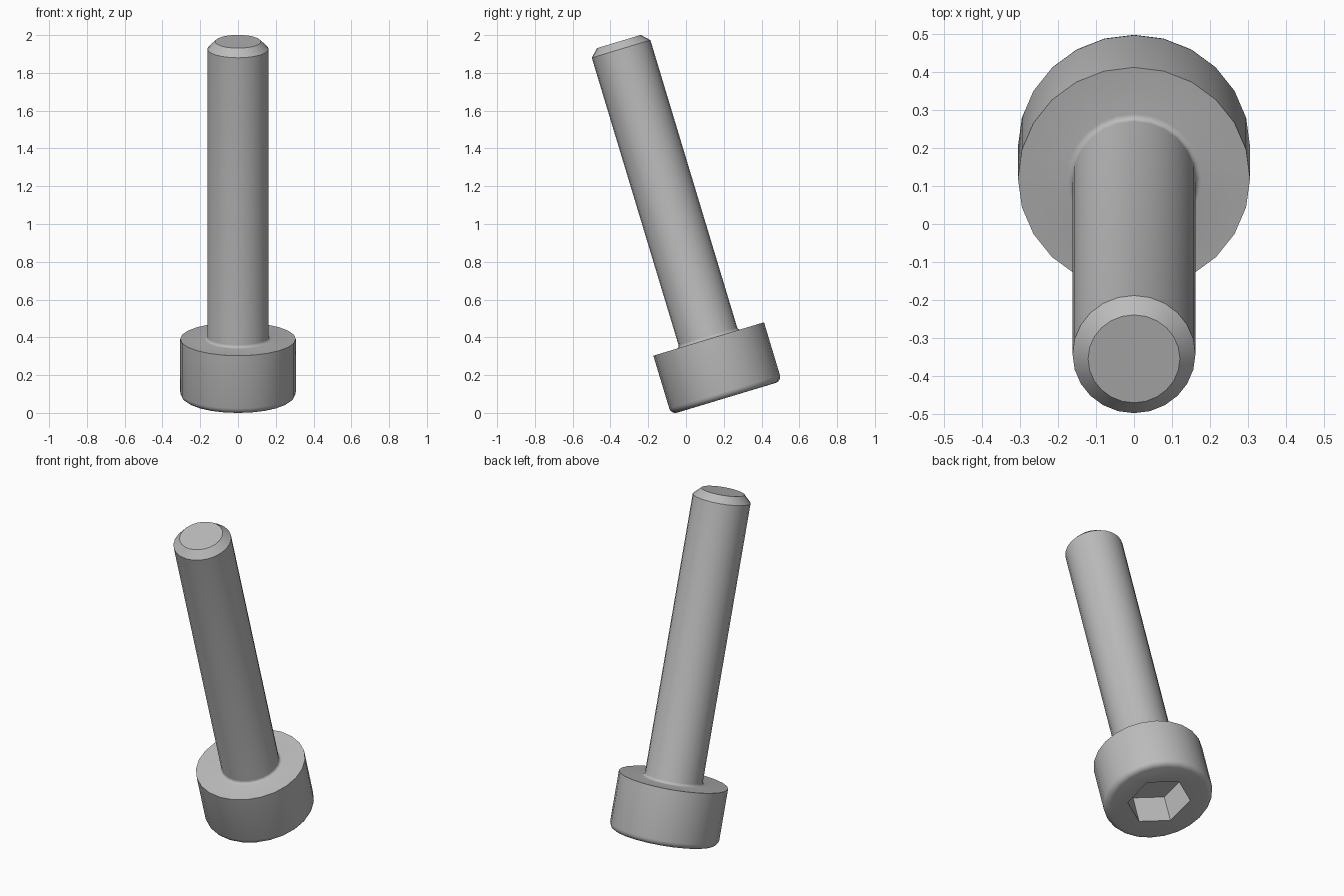
import bpy, bmesh, math
from mathutils import Vector

if "Cube" in bpy.data.objects:
    bpy.data.objects.remove(bpy.data.objects["Cube"], do_unlink=True)

SEGMENTS = 24
HEAD_R, HEAD_H = 0.306, 0.325
SHAFT_R, LENGTH = 0.162, 1.97
EDGE, NECK, CHAMFER = 0.033, 0.016, 0.041
TILT = math.radians(16.8)

# Plain grey steel
steel = bpy.data.materials.new("grey steel")
steel.use_nodes = True
grey = (0.5, 0.5, 0.5, 1)
steel.diffuse_color = grey
steel.node_tree.nodes["Principled BSDF"].inputs["Base Color"].default_value = grey


def arc(cx, cz, r, start, end, steps=4):
    """Quarter-round points for a turned profile."""
    angles = [math.radians(start + (end - start) * i / steps) for i in range(steps + 1)]
    return [(cx + r * math.cos(a), cz + r * math.sin(a)) for a in angles]


def make_object(name, bm):
    bmesh.ops.recalc_face_normals(bm, faces=bm.faces[:])
    mesh = bpy.data.meshes.new(name)
    bm.to_mesh(mesh)
    bm.free()
    obj = bpy.data.objects.new(name, mesh)
    obj.data.materials.append(steel)
    bpy.context.collection.objects.link(obj)
    return obj


# Turned body: rounded head edge, neck fillet, shaft and chamfered tip
profile = arc(HEAD_R - EDGE, EDGE, EDGE, -90, 0)
profile += [(HEAD_R, HEAD_H)]
profile += arc(SHAFT_R + NECK, HEAD_H + NECK, NECK, 270, 180)
profile += [(SHAFT_R, LENGTH - CHAMFER), (SHAFT_R - CHAMFER, LENGTH)]

bm = bmesh.new()
rings = []
for r, z in profile:
    turns = [2 * math.pi * i / SEGMENTS for i in range(SEGMENTS)]
    rings.append([bm.verts.new((r * math.cos(a), r * math.sin(a), z)) for a in turns])
for low, high in zip(rings, rings[1:]):
    for i in range(SEGMENTS):
        j = (i + 1) % SEGMENTS
        bm.faces.new((low[i], low[j], high[j], high[i]))
bm.faces.new(rings[0][::-1])
bm.faces.new(rings[-1])
screw = make_object("socket_head_screw", bm)

# Hexagonal socket cut into the head
SOCKET_R, SOCKET_DEPTH = 0.178, 0.18
bm = bmesh.new()
bottom = [bm.verts.new((SOCKET_R * math.cos(a), SOCKET_R * math.sin(a), -0.1))
          for a in (math.radians(30 + 60 * i) for i in range(6))]
base = bm.faces.new(bottom)
lid = bmesh.ops.extrude_face_region(bm, geom=[base])["geom"]
bmesh.ops.translate(bm, vec=Vector((0, 0, 0.1 + SOCKET_DEPTH)),
                    verts=[g for g in lid if isinstance(g, bmesh.types.BMVert)])
cutter = make_object("socket_cutter", bm)
cutter.hide_render = True

bpy.ops.object.select_all(action="DESELECT")
bpy.context.view_layer.objects.active = screw
screw.select_set(True)
cut = screw.modifiers.new("socket", "BOOLEAN")
cut.operation = "DIFFERENCE"
cut.solver = "EXACT"
cut.object = cutter
bpy.ops.object.modifier_apply(modifier=cut.name)
bpy.data.objects.remove(cutter, do_unlink=True)
bpy.ops.object.shade_smooth_by_angle(angle=math.radians(35))

# Lean forward, resting on the edge of the head
screw.rotation_euler.x = TILT
screw.location = (0, 0.214, 0.08)
